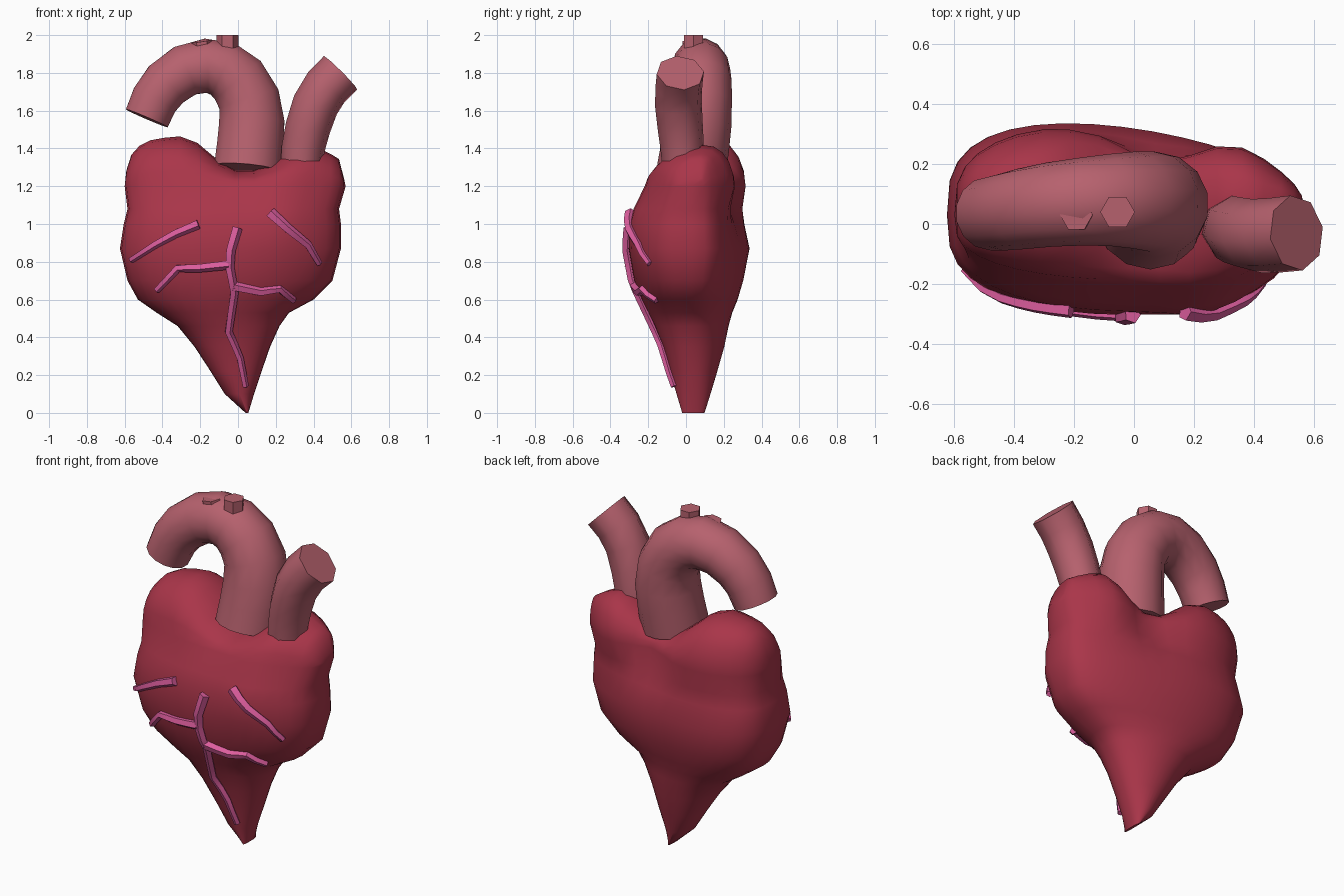
import bpy, bmesh, math
from mathutils import Vector
from mathutils.bvhtree import BVHTree

if "Cube" in bpy.data.objects:
    bpy.data.objects.remove(bpy.data.objects["Cube"])


def material(name, rgb):
    m = bpy.data.materials.new(name)
    m.diffuse_color = (*rgb, 1)
    m.use_nodes = True
    m.node_tree.nodes["Principled BSDF"].inputs["Base Color"].default_value = m.diffuse_color
    return m


MUSCLE = material("heart muscle red", (0.40, 0.036, 0.067))
ARTERY = material("great vessel rose", (0.47, 0.120, 0.155))
PINK = material("surface vessel pink", (0.72, 0.110, 0.34))


def loft(name, rings, mat, smooth_angle, cap_end=True):
    """Skin a list of equal-length rings, capping the ends."""
    bm = bmesh.new()
    vs = [[bm.verts.new(p) for p in r] for r in rings]
    n = len(rings[0])
    for a, b in zip(vs, vs[1:]):
        for i in range(n):
            j = (i + 1) % n
            bm.faces.new((a[i], a[j], b[j], b[i]))
    bm.faces.new(vs[0][::-1])
    if cap_end:
        bm.faces.new(vs[-1])
    bmesh.ops.remove_doubles(bm, verts=bm.verts, dist=0.0005)
    bmesh.ops.recalc_face_normals(bm, faces=bm.faces)
    me = bpy.data.meshes.new(name)
    bm.to_mesh(me)
    bm.free()
    me.materials.append(mat)
    me.shade_smooth()
    me.set_sharp_from_angle(angle=math.radians(smooth_angle))
    ob = bpy.data.objects.new(name, me)
    bpy.context.collection.objects.link(ob)
    return ob


def tube(name, path, sides, mat, smooth_angle, spin=0.5):
    """Tube through points (x, y, z, radius)."""
    pts = [Vector(p[:3]) for p in path]
    rings = []
    for k, p in enumerate(pts):
        a, b = pts[max(k - 1, 0)], pts[min(k + 1, len(pts) - 1)]
        t = (b - a).normalized()
        u = Vector((0, 1, 0)).cross(t).normalized()
        v = t.cross(u)
        r = path[k][3]
        angs = [2 * math.pi * (i + spin) / sides for i in range(sides)]
        rings.append([p + r * (u * math.cos(q) + v * math.sin(q)) for q in angs])
    return loft(name, rings, mat, smooth_angle)


def lerp_table(table, x):
    for (xa, ya), (xb, yb) in zip(table, table[1:]):
        if x <= xb:
            f = max(0, (x - xa) / (xb - xa))
            return ya + (yb - ya) * f
    return table[-1][1]


def ramp(a, b, x):
    f = min(1, max(0, (x - a) / (b - a)))
    return f * f * (3 - 2 * f)


def bump(x, centre, width):
    return math.exp(-((x - centre) / width) ** 2)


# Heart body: sections (z, left, right, front, back)
SECTIONS = [
    (0.00, 0.040, 0.055, -0.02, 0.10),
    (0.10, -0.07, 0.085, -0.05, 0.13),
    (0.22, -0.145, 0.125, -0.085, 0.165),
    (0.35, -0.23, 0.17, -0.12, 0.20),
    (0.46, -0.32, 0.22, -0.165, 0.22),
    (0.53, -0.43, 0.27, -0.20, 0.235),
    (0.60, -0.53, 0.40, -0.235, 0.262),
    (0.70, -0.585, 0.50, -0.275, 0.29),
    (0.87, -0.625, 0.545, -0.303, 0.32),
    (1.00, -0.605, 0.545, -0.290, 0.295),
    (1.08, -0.585, 0.535, -0.265, 0.282),
    (1.20, -0.60, 0.57, -0.20, 0.29),
]
SEG = 36


def section(z, x0, x1, yf, yb):
    ring = []
    mid = (yf + yb) / 2 if z < 0.3 else 0.03
    power = 0.9 - 0.24 * ramp(0.45, 0.8, z)        # boxier higher up
    for i in range(SEG):
        a = 2 * math.pi * i / SEG
        x = (x0 + x1) / 2 + (x1 - x0) / 2 * math.cos(a)
        s = math.sin(a)
        depth = abs(s) ** power
        if s > 0:
            # left side deeper, with a groove at the back between the lobes
            back = yb * (1 - 0.38 * x)
            back *= 1 - 0.27 * bump(x, 0.08, 0.14) * ramp(0.92, 1.2, z)
            back += (0.05 * bump(x, 0.37, 0.14) + 0.02 * bump(x, -0.33, 0.2)) * ramp(1.0, 1.2, z)
            y = mid + (back - mid) * depth
        else:
            # slight bulge at the right front
            front = yf - 0.035 * bump(x, 0.25, 0.15) * ramp(0.75, 1.0, z)
            y = mid + (front - mid) * depth
        ring.append(Vector((x, y, z)))
    return ring


rings = [section(*s) for s in SECTIONS]

# Two rounded lobes on top, with a saddle between them
CREST = [(-0.60, 1.20), (-0.585, 1.34), (-0.53, 1.41), (-0.45, 1.45), (-0.31, 1.465),
         (-0.19, 1.42), (-0.10, 1.33), (0.0, 1.275), (0.13, 1.29), (0.24, 1.37),
         (0.36, 1.42), (0.46, 1.39), (0.54, 1.34), (0.57, 1.20)]
top = rings[-1]
for deg in (18, 36, 54, 72, 90):
    c, s = math.cos(math.radians(deg)), math.sin(math.radians(deg))
    rings.append([Vector((p.x, 0.08 + (p.y - 0.08) * (c ** 0.8 if p.y > 0.08 and deg < 90 else c),
                          1.2 + (lerp_table(CREST, p.x) - 1.2) * s)) for p in top])
# keep the side tips on the rim
for r in rings[-5:]:
    for i in (0, SEG // 2):
        r[i] = top[i].copy()
heart = loft("heart_body", rings, MUSCLE, 65, cap_end=False)

# Aorta: thick arch bending to the left
tube("aorta", [(0.052, 0.03, 1.29, 0.184), (0.065, 0.05, 1.42, 0.18), (0.073, 0.065, 1.54, 0.177),
               (0.058, 0.075, 1.66, 0.168), (0.0, 0.08, 1.76, 0.162), (-0.08, 0.08, 1.82, 0.154),
               (-0.17, 0.075, 1.838, 0.147), (-0.28, 0.065, 1.812, 0.141),
               (-0.38, 0.05, 1.74, 0.135), (-0.44, 0.04, 1.66, 0.129),
               (-0.483, 0.035, 1.56, 0.123)], 14, ARTERY, 50)

# Pulmonary trunk leaning right
tube("pulmonary_trunk", [(0.335, -0.015, 1.30, 0.112), (0.345, -0.02, 1.40, 0.116),
                         (0.37, -0.03, 1.51, 0.121), (0.41, -0.04, 1.63, 0.125),
                         (0.468, -0.038, 1.725, 0.126), (0.543, -0.03, 1.80, 0.127)],
     8, ARTERY, 50, 0.2)

# Short branch stubs on the arch
tube("branch_stub_tall", [(-0.055, 0.04, 1.85, 0.058), (-0.055, 0.04, 2.0, 0.058)],
     6, ARTERY, 40, 0)
tube("branch_stub_short", [(-0.175, 0.035, 1.85, 0.055), (-0.193, 0.03, 1.967, 0.055)],
     6, ARTERY, 40, 0)

# Surface vessels: front-view paths (x, z) dropped onto the heart
me = heart.data
tree = BVHTree.FromPolygons([v.co for v in me.vertices], [p.vertices for p in me.polygons])


def surface_vessel(name, path, r0, r1):
    pts = [path[0]]
    for a, b in zip(path, path[1:]):
        pts += [((a[0] + b[0]) / 2, (a[1] + b[1]) / 2), b]
    out = []
    for k, (x, z) in enumerate(pts):
        hit = tree.ray_cast(Vector((x, -2, z)), Vector((0, 1, 0)))[0]
        y = hit.y if hit else 0.0
        out.append((x, y - 0.01, z, r0 + (r1 - r0) * k / (len(pts) - 1)))
    tube(name, out, 5, PINK, 30)


surface_vessel("vessel_upper_left", [(-0.21, 1.0), (-0.33, 0.95), (-0.44, 0.89), (-0.565, 0.81)],
               0.027, 0.018)
surface_vessel("vessel_lower_left", [(-0.05, 0.785), (-0.2, 0.768), (-0.32, 0.765), (-0.43, 0.65)],
               0.027, 0.019)
surface_vessel("vessel_main", [(-0.005, 0.98), (-0.04, 0.86), (-0.045, 0.77), (-0.02, 0.64),
                               (-0.05, 0.43), (0.01, 0.29), (0.04, 0.14)], 0.029, 0.018)
surface_vessel("vessel_lower_right", [(-0.025, 0.67), (0.12, 0.64), (0.22, 0.655), (0.295, 0.595)],
               0.027, 0.019)
surface_vessel("vessel_upper_right", [(0.17, 1.06), (0.27, 0.97), (0.37, 0.89), (0.43, 0.79)],
               0.031, 0.018)
